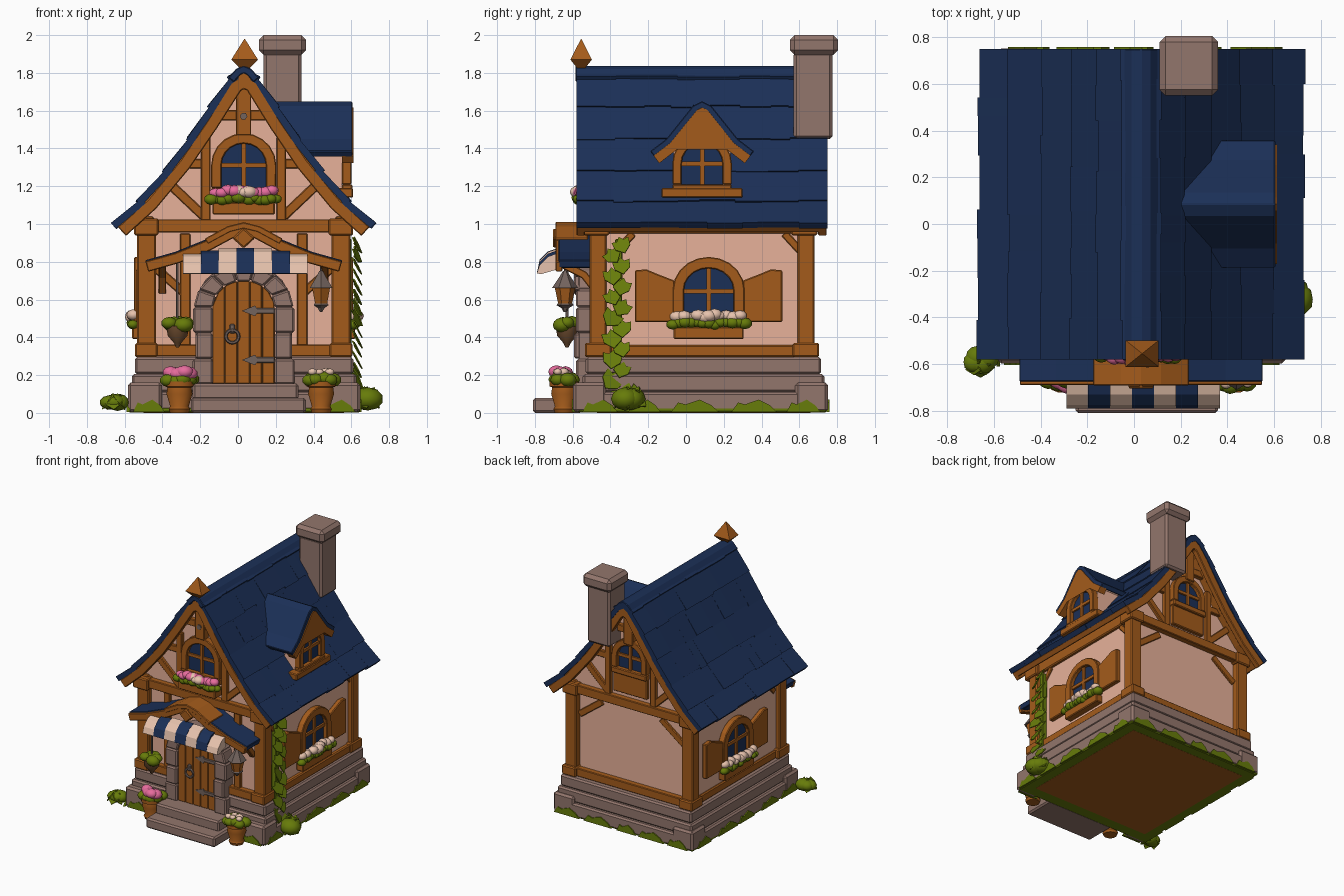
import bpy, bmesh, math, random
from mathutils import Matrix, Vector

if "Cube" in bpy.data.objects:
    bpy.data.objects.remove(bpy.data.objects["Cube"])
random.seed(4)
C = 0.03  # centre line of the house


def material(name, r, g, b):
    m = bpy.data.materials.new(name)
    m.use_nodes = True
    m.diffuse_color = (r, g, b, 1)
    m.node_tree.nodes["Principled BSDF"].inputs["Base Color"].default_value = (r, g, b, 1)
    return m


BLUE = material("slate blue", .011, .029, .095)
WOOD = material("warm wood", .37, .105, .011)
WALL = material("peach plaster", .80, .44, .32)
CREAM = material("cream", .88, .60, .46)
STONE = material("grey brown stone", .29, .18, .15)
GREEN = material("leaf green", .135, .20, .003)
PINK = material("flower pink", .85, .16, .36)
IRON = material("iron", .17, .125, .11)
EARTH = material("earth brown", .16, .075, .03)


def finish(bm, name, mat, bevel=0, smooth=False):
    bmesh.ops.recalc_face_normals(bm, faces=bm.faces[:])
    for f in bm.faces:
        f.smooth = smooth
    me = bpy.data.meshes.new(name)
    bm.to_mesh(me)
    bm.free()
    if smooth:
        me.set_sharp_from_angle(angle=.8)
    me.materials.append(mat)
    ob = bpy.data.objects.new(name, me)
    bpy.context.collection.objects.link(ob)
    if bevel:
        mod = ob.modifiers.new("soft edges", "BEVEL")
        mod.width, mod.segments = bevel, 1
    return ob


def facing(degrees, x=0, y=0, z=0):
    """Frame with u to the side, v up and d outwards from a wall."""
    a = math.radians(degrees)
    c, s = math.cos(a), math.sin(a)
    return Matrix(((c, 0, s, x), (s, 0, -c, y), (0, 1, 0, z), (0, 0, 0, 1)))


FRONT, RIGHT, BACK = facing(0, C, -.47), facing(90), facing(180, C, .63)
SIDE_P, SIDE_N = facing(90, C + .53, .12), facing(270, C - .53, .12)


def prism(name, pts, d0, d1, M, mat, bevel=0):
    bm = bmesh.new()
    lo = [bm.verts.new(M @ Vector((u, v, d0))) for u, v in pts]
    hi = [bm.verts.new(M @ Vector((u, v, d1))) for u, v in pts]
    bm.faces.new(lo[::-1])
    bm.faces.new(hi)
    for i in range(len(pts)):
        j = (i + 1) % len(pts)
        bm.faces.new((lo[i], lo[j], hi[j], hi[i]))
    return finish(bm, name, mat, bevel)


def plate(name, u0, u1, v0, v1, d0, d1, M, mat, bevel=.006):
    return prism(name, [(u0, v0), (u1, v0), (u1, v1), (u0, v1)], d0, d1, M, mat, bevel)


def box(name, x0, x1, y0, y1, z0, z1, mat, bevel=.008):
    return plate(name, x0, x1, z0, z1, -y1, -y0, facing(0), mat, bevel)


def offset(pts, k):
    out = []
    for i, p in enumerate(pts):
        a, b = Vector(pts[max(i - 1, 0)]), Vector(pts[min(i + 1, len(pts) - 1)])
        t = (b - a).normalized()
        e = (Vector(pts[i + 1]) - Vector(p) if i + 1 < len(pts) else Vector(p) - a).normalized()
        n = Vector((-t.y, t.x)) * (k / max(t.dot(e), .5))
        out.append((p[0] + n.x, p[1] + n.y))
    return out


def strip(name, pts, a, b, d0, d1, M, mat, bevel=.005):
    return prism(name, offset(pts, a) + offset(pts, b)[::-1], d0, d1, M, mat, bevel)


def beam(name, p, q, w, d0, d1, M, mat=WOOD):
    return strip(name, [p, q], -w / 2, w / 2, d0, d1, M, mat)


def lathe(name, profile, n, x, y, mat, sx=1, sy=1):
    bm = bmesh.new()
    rings = []
    for r, z in profile:
        ang = [2 * math.pi * (i + .5) / n for i in range(n)]
        rings.append([bm.verts.new((x + r * sx * math.cos(t), y + r * sy * math.sin(t), z)) for t in ang])
    for a, b in zip(rings, rings[1:]):
        for i in range(n):
            j = (i + 1) % n
            bm.faces.new((a[i], a[j], b[j], b[i]))
    bm.faces.new(rings[0][::-1])
    bm.faces.new(rings[-1])
    return finish(bm, name, mat, 0, n > 8)


def blobs(name, M, hu, v, hd, d, r, n, mat):
    """Soft cluster of leaves or blossoms spread along a box or pot."""
    bm = bmesh.new()
    for i in range(n):
        u = -hu + 2 * hu * (i + .5) / n
        p = Vector((u, v + random.uniform(-.008, .008), d + random.uniform(-hd, hd)))
        T = M @ Matrix.Translation(p) @ Matrix.Diagonal((1.2, .9, 1.1, 1))
        bmesh.ops.create_icosphere(bm, subdivisions=2, radius=r * random.uniform(.85, 1.15), matrix=T)
    return finish(bm, name, mat, 0, True)


def arch(hw, z0, zs, top, n=10):
    curve = [(hw * math.cos(math.pi * i / n), zs + (top - zs) * math.sin(math.pi * i / n)) for i in range(n + 1)]
    return [(hw, z0)] + curve + [(-hw, z0)]


def window(name, M, hw, z0, zs, top, w=.045):
    a = arch(hw, z0, zs, top)
    prism(name + "_glass", a, 0, .02, M, BLUE)
    strip(name + "_frame", a, -w, .004, 0, .05, M, WOOD)
    plate(name + "_sill", -hw - w, hw + w, z0 - w, z0, 0, .055, M, WOOD)
    plate(name + "_mullion", -.012, .012, z0, top, 0, .035, M, WOOD, 0)
    mid = (z0 + top) / 2
    plate(name + "_transom", -hw, hw, mid - .012, mid + .012, 0, .034, M, WOOD, 0)


def flower_box(name, M, hw, z, depth, mats):
    plate(name, -hw, hw, z, z + .065, 0, depth, M, WOOD)
    blobs(name + "_leaves", M, hw + .02, z + .082, .01, depth - .01, .03, 13, GREEN)
    blobs(name + "_flowers", M, hw, z + .122, .012, depth - .012, .032, 10, mats[0])
    blobs(name + "_centre_flowers", M, hw * .25, z + .125, .008, depth, .033, 3, mats[1])


# Stone base in tapering courses, with moss and an underside
box("underside", -.5, .56, -.47, .66, 0, .01, WOOD, 0)
box("moss_rim", -.58, .645, -.57, .745, .001, .03, GREEN)
for z0, z1, k in ((.006, .11, 0), (.11, .205, .018), (.205, .295, .034)):
    box("stone_course", -.58 + k, .645 - k, -.565 + k, .75 - k, z0, z1, STONE, .012)
for x in (-.495, .555):
    for y in (-.515, .66):
        box("corner_stone", x - .088, x + .093, y - .082, y + .092, .004, .16, STONE, .015)
for a, hw, o in ((0, .6, (C, -.6)), (90, .66, (.65, .07)), (180, .6, (C, .755)), (270, .66, (-.585, .07))):
    for i in range(5):
        u, w = hw * (i - 2) / 2.5 + random.uniform(-.04, .04), random.uniform(.08, .13)
        pts = [(u - w, .005), (u + w, .005), (u + w * .7, .04), (u + .2 * w, .07), (u - w * .4, .045), (u - w * .7, .055)]
        if a or i in (0, 4):
            prism("moss_patch", pts, -.012, .004, facing(a, *o), GREEN)
box("lower_step", -.25, .36, -.81, -.55, 0, .08, STONE, .012)
box("upper_step", -.24, .32, -.7, -.5, .07, .155, STONE, .012)

# Roof outline, walls with gables, then roof layers
half = [(.685, 1.005), (.53, 1.145), (.36, 1.35), (.22, 1.555), (.09, 1.765), (0, 1.825)]
outline = [(-u, z) for u, z in half] + half[-2::-1]
inner = [(u, z - .07) for u, z in outline[1:-1]]
prism("plaster_walls", [(-.53, .28)] + inner + [(.53, .28)], 0, -1.1, FRONT, WALL)
strip("roof_boards", outline, -.07, -.025, .1, -1.2, FRONT, WOOD)
for d in (.065, -1.215):
    strip("bargeboard", outline, -.092, -.028, d, d + .045, FRONT, WOOD)


def along(t):
    i = min(int(t * 5), 4)
    return Vector(half[5 - i]).lerp(Vector(half[4 - i]), t * 5 - i)


for s in (-1, 1):
    for row in range(6):
        top, low = along(max(row / 6 - .02, 0)), along((row + 1) / 6)
        t = (low - top).normalized()
        n = Vector((-t.y, t.x))
        cuts = [-.58] + [-.58 + 1.33 * (i + random.uniform(-.3, .3)) / 8 for i in range(1, 8)] + [.75]
        for y0, y1 in zip(cuts, cuts[1:]):
            e = low + t * random.uniform(0, .014) + n * random.uniform(.008, .013)
            quad = [top, e, e - n * .04, top - n * .035]
            prism("roof_tile", [(s * p.x, p.y) for p in quad], -y1 - .47, -y0 - .47, FRONT, BLUE)
strip("ridge_cap", [(-.075, 1.77), (-.035, 1.815), (0, 1.83), (.035, 1.815), (.075, 1.77)], -.03, .008, .115, -1.22, FRONT, BLUE)
lathe("finial", [(.045, 1.73), (.045, 1.815), (.03, 1.82), (.1, 1.87), (.002, 1.98)], 4, C + .005, -.555, WOOD, 1, .8)

# Chimney
box("chimney", .135, .335, .57, .775, 1.45, 1.91, STONE, .015)
box("chimney_cap", .11, .36, .55, .805, 1.895, 2.0, STONE, .025)

# Timber frame
for s in (-1, 1):
    x = C + s * .515
    for y in (-.465, .635):
        box("corner_post", x - .05, x + .05, y - .045, y + .045, .29, 1.0, WOOD)
        box("post_foot", x - .06, x + .06, y - .07, y + .07, .295, .37, WOOD)
        box("post_head", x - .065, x + .065, y - .08, y + .06, .94, 1.03, WOOD)
    box("side_sill", x - .03, x + .045, -.45, .62, .295, .36, WOOD)
    box("wall_plate", x - .03, x + .04, -.5, .66, .95, 1.04, WOOD)
    beam("front_inner_post", (s * .31, .3), (s * .31, .95), .055, 0, .03, FRONT)
    beam("front_brace", (s * .47, .77), (s * .31, .63), .045, 0, .025, FRONT)
    beam("back_brace", (s * .46, .78), (s * .26, .93), .05, 0, .02, BACK)
    for M in (SIDE_P, SIDE_N):
        beam("side_brace", (s * .51, .83), (s * .4, .95), .04, 0, .015, M)
    for M in (FRONT, BACK):
        beam("gable_post", (s * .2, 1.0), (s * .2, 1.46), .05, 0, .035, M)
        beam("gable_brace", (s * .21, 1.04), (s * .4, 1.22), .05, 0, .03, M)
        beam("gable_side_collar", (s * .18, 1.32), (s * .34, 1.32), .05, 0, .03, M)
for M in (FRONT, BACK):
    beam("sill_beam", (-.55, .33), (.55, .33), .065, 0, .05, M)
    beam("tie_beam", (-.56, .99), (.56, .99), .07, 0, .05, M)
    beam("upper_collar", (-.17, 1.575), (.17, 1.575), .055, 0, .04, M)
    beam("king_post", (0, 1.47), (0, 1.77), .08, 0, .06, M)
prism("king_post_ring", [(.02 * math.cos(i), 1.57 + .02 * math.sin(i)) for i in range(6)], .05, .068, FRONT, IRON)

# Windows, shutters and flower boxes
window("gable_window", FRONT, .122, 1.19, 1.31, 1.43, .05)
flower_box("gable_flower_box", FRONT, .165, 1.05, .1, (PINK, CREAM))
window("back_window", BACK, .11, 1.26, 1.35, 1.46)
plate("back_window_panel", -.15, .15, 1.06, 1.23, 0, .035, BACK, WOOD)
for M, label in ((SIDE_P, "left"), (SIDE_N, "right")):
    window(label + "_side_window", M, .135, .52, .65, .77, .055)
    flower_box(label + "_flower_box", M, .185, .39, .06, (CREAM, CREAM))
    for s in (-1, 1):
        pts = [(s * u, v) for u, v in ((.18, .48), (.39, .48), (.39, .755), (.33, .76), (.27, .735), (.18, .7))]
        prism(label + "_shutter", pts, 0, .04, M, WOOD, .006)

# Dormer
DORMER = facing(90, 0, .085)
prism("dormer_walls", [(-.15, 1.15), (.15, 1.15), (.15, 1.42), (0, 1.6), (-.15, 1.42)], .15, .55, DORMER, WALL)
peak = [(-.275, 1.385), (-.19, 1.45), (-.05, 1.625), (0, 1.65), (.05, 1.625), (.19, 1.45), (.275, 1.385)]
strip("dormer_roof", peak, -.04, 0, .15, .605, DORMER, BLUE)
strip("dormer_bargeboard", peak, -.08, -.03, .55, .612, DORMER, WOOD)
window("dormer_window", facing(90, .55, .085), .112, 1.21, 1.32, 1.43, .045)
plate("dormer_sill", -.215, .215, 1.14, 1.19, .45, .61, DORMER, WOOD)

# Door with planks, hinges and ring handle
prism("door_gap", arch(.165, .155, .55, .7), 0, .08, FRONT, EARTH)
for i in range(5):
    u0, u1 = -.165 + i * .066, -.165 + i * .066 + .063
    rise = [.55 + .15 * math.sqrt(max(0, 1 - (u / .166) ** 2)) for u in (u0, (u0 + u1) / 2, u1)]
    pts = [(u0, .155), (u1, .155), (u1, rise[2]), ((u0 + u1) / 2, rise[1]), (u0, rise[0])]
    prism("door_plank", pts, .06, .092, FRONT, WOOD, .003)
for z in (.28, .54):
    beam("door_hinge", (.165, z), (.05, z), .03, .08, .1, FRONT, IRON)
    prism("hinge_tip", [(.06, z - .028), (.08, z), (.06, z + .028), (-.01, z)], .08, .1, FRONT, IRON)
bpy.ops.mesh.primitive_torus_add(major_segments=16, minor_segments=6, major_radius=.034, minor_radius=.009,
                                 location=(-.03, -.572, .405), rotation=(math.pi / 2, 0, 0))
bpy.context.object.name = "door_ring"
bpy.context.object.data.materials.append(IRON)
plate("ring_plate", -.075, -.045, .42, .47, .08, .106, FRONT, IRON)

# Stone door surround over a plain backing
strip("surround_backing", arch(.17, .155, .56, .71), -.085, 0, 0, .1, FRONT, STONE)
for s in (-1, 1):
    for i, w in enumerate((.27, .255, .268)):
        z = .15 + i * .137
        u = sorted((s * .163, s * w))
        plate("jamb_stone", *u, z, z + .135, 0, .112 + .01 * (i % 2), FRONT, STONE, .01)
for i in range(7):
    a0, a1 = math.pi * i / 7 + .008, math.pi * (i + 1) / 7 - .008
    pts = [(r * math.cos(a), .56 + h * math.sin(a)) for r, h, a in ((.163, .14, a0), (.265, .215, a0), (.265, .215, a1), (.163, .14, a1))]
    prism("arch_stone", pts, 0, .112 + .01 * (i % 2), FRONT, STONE, .008)

# Striped awning drooping to its ends, and porch roof
for i in range(7):
    x, sag = -.29 + i * .094, .003 * (i - 3) ** 2
    pts = [(-.68, .872 - sag), (-.73, .855 - sag), (-.775, .81 - sag), (-.79, .738), (-.765, .735), (-.68, .76)]
    prism("awning_stripe", pts, x, x + .094, RIGHT, BLUE if i % 2 else CREAM)
porch = [(-.52, .8), (-.36, .845), (-.2, .91), (-.08, .975), (0, .995), (.08, .975), (.2, .91), (.36, .845), (.52, .8)]
strip("porch_roof", porch, -.035, .008, 0, .205, FRONT, BLUE)
strip("porch_bargeboard", porch, -.055, .002, .185, .22, FRONT, WOOD)
strip("porch_top_board", porch[2:-2], -.02, .014, .05, .222, FRONT, WOOD)
prism("porch_diamond", [(0, .87), (.06, .925), (0, .98), (-.06, .925)], .2, .235, FRONT, WOOD, .008)
for s in (-1, 1):
    x = C + s * .43
    strip("porch_bracket", [(-.47, .64), (-.54, .73), (-.66, .79)], -.02, .02, x - .02, x + .02, RIGHT, WOOD)

# Lantern and hanging basket
lathe("lantern_chain", [(.006, .7), (.006, .82)], 5, .44, -.64, IRON)
lathe("lantern_roof", [(.07, .66), (.06, .675), (.03, .72), (.012, .75)], 6, .44, -.64, IRON)
lathe("lantern_glass", [(.035, .57), (.055, .665)], 6, .44, -.64, WOOD)
lathe("lantern_foot", [(.008, .535), (.02, .555), (.045, .57), (.04, .58)], 6, .44, -.64, IRON)
lathe("basket_chain", [(.007, .5), (.007, .83)], 5, -.32, -.63, IRON)
lathe("hanging_basket", [(.008, .345), (.02, .37), (.055, .41), (.06, .46)], 12, -.32, -.63, EARTH)
blobs("basket_leaves", facing(0, -.32, -.63), .05, .47, .04, 0, .042, 8, GREEN)

# Flower pots
for x, mat, r in ((-.31, PINK, .042), (.44, CREAM, .022)):
    pot = facing(0, x, -.645)
    lathe("flower_pot", [(.05, 0), (.058, .02), (.05, .035), (.07, .1), (.065, .135), (.078, .14), (.078, .165)], 16, x, -.645, WOOD)
    blobs("pot_leaves", pot, .065, .175, .045, 0, .04, 9, GREEN)
    blobs("pot_flowers", pot, .055, .21, .03, .015, r, 6, mat)


# Ivy and ground leaves
def leaf(M, u, v, d, size, tilt):
    shape = ((0, -.6), (.45, -.2), (.5, .3), (.2, .25), (0, .5), (-.2, .25), (-.5, .3), (-.45, -.2))
    T = M @ Matrix.Translation((u, v, d)) @ Matrix.Rotation(random.uniform(-.7, .7), 4, 'Z') @ Matrix.Rotation(tilt, 4, 'X')
    prism("ivy_leaf", [(a * size, b * size) for a, b in shape], 0, .007, T, GREEN)


IVY = facing(90, C + .56, -.365)
beam("ivy_stem", (0, .05), (.01, .92), .04, -.03, .012, IVY, GREEN)
for i in range(15):
    leaf(IVY, .025 * (-1) ** i, .12 + i * .055, .035, random.uniform(.09, .115), -.5)
for x, y, r in ((-.66, -.59, .1), (.665, -.3, .14)):
    ground = facing(0, x, y)
    for i in range(5):
        leaf(facing(72 * i, x, y), 0, r * .6, .025, r, -.7)
    blobs("ground_plant", ground, .03, r * .55, .03, 0, r * .45, 4, GREEN)
